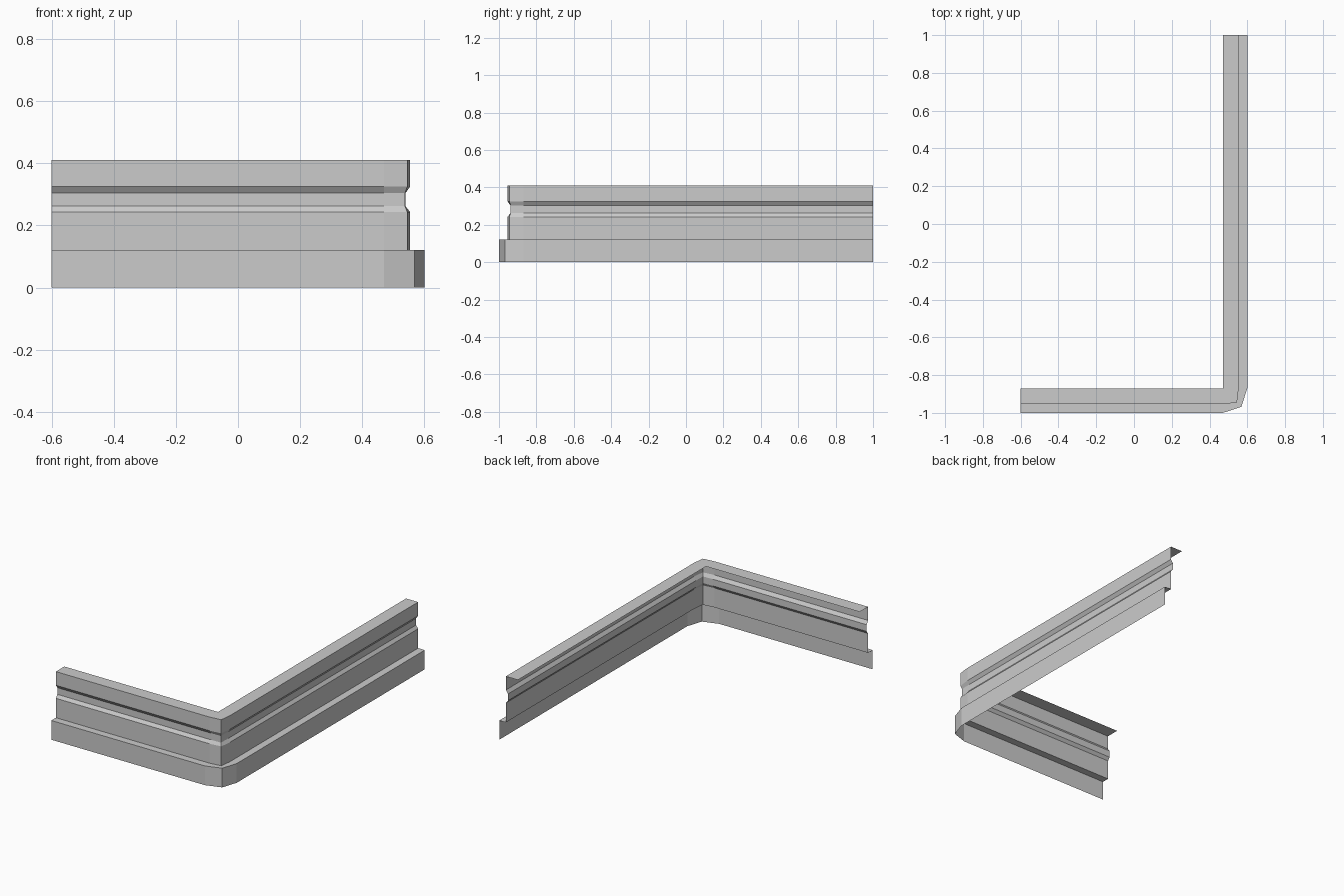
import bpy
import bmesh

cube = bpy.data.objects.get("Cube")
if cube:
    bpy.data.objects.remove(cube, do_unlink=True)

# Plain grey finish
grey = bpy.data.materials.new("plain_grey")
grey.use_nodes = True
colour = (0.6, 0.6, 0.6, 1)
grey.diffuse_color = colour
grey.node_tree.nodes["Principled BSDF"].inputs["Base Color"].default_value = colour

# Moulding section: (distance out from the inner edge, height)
PROFILE = [(0.13, 0), (0.13, 0.121), (0.084, 0.121), (0.084, 0.243),
           (0.069, 0.262), (0.069, 0.304), (0.084, 0.325), (0.084, 0.411),
           (0, 0.411)]
CORNER_X, CORNER_Y = 0.47, -0.87
LEFT_END, BACK_END = -0.6, 1.0


def path(out):
    """Front run, softened corner and side run at one offset."""
    bend = 0.033 + 0.5 * out if out else 0
    return [(LEFT_END, CORNER_Y - out), (CORNER_X, CORNER_Y - out),
            (CORNER_X + bend, CORNER_Y - bend),
            (CORNER_X + out, CORNER_Y), (CORNER_X + out, BACK_END)]


# Open sheet swept along the L-shaped path
bm = bmesh.new()
rows = [[bm.verts.new((x, y, z)) for x, y in path(out)] for out, z in PROFILE]
for low, high in zip(rows, rows[1:]):
    for i in range(len(low) - 1):
        bm.faces.new((low[i], low[i + 1], high[i + 1], high[i]))
bmesh.ops.remove_doubles(bm, verts=bm.verts[:], dist=0.0001)

mesh = bpy.data.meshes.new("corner_moulding")
bm.to_mesh(mesh)
bm.free()
mesh.materials.append(grey)
moulding = bpy.data.objects.new("corner_moulding", mesh)
bpy.context.collection.objects.link(moulding)
